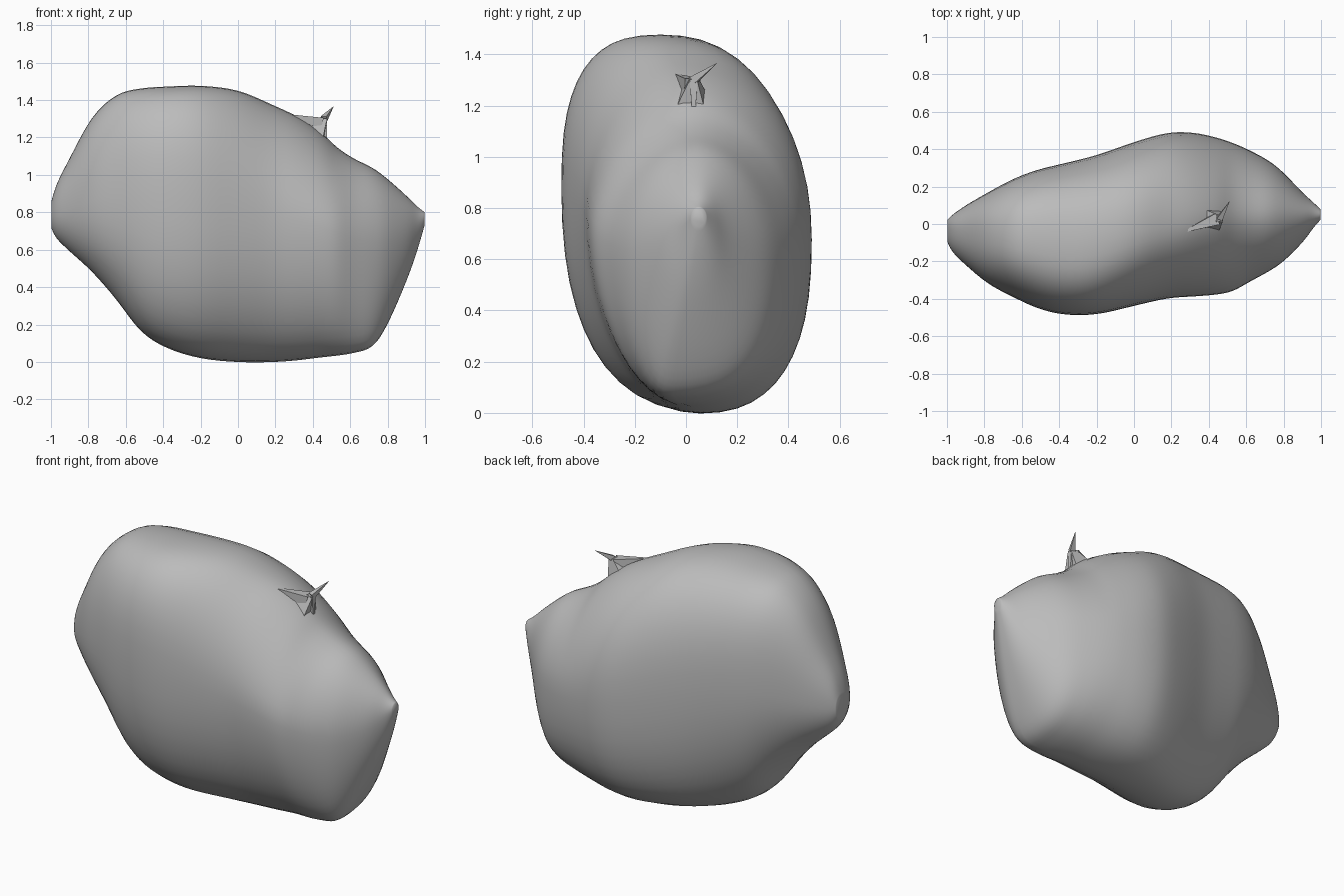
import bpy
import bmesh
from math import sin, cos, pi
from mathutils import Vector

default = bpy.data.objects.get("Cube")
if default:
    bpy.data.objects.remove(default, do_unlink=True)

stone = bpy.data.materials.new("stone grey")
stone.use_nodes = True
stone.diffuse_color = (0.5, 0.5, 0.5, 1)
stone.node_tree.nodes["Principled BSDF"].inputs["Base Color"].default_value = stone.diffuse_color

# Outline stations: x, top z, bottom z, front y, back y
STATIONS = [
    (-1, .85, .72, -.09, .02),
    (-.97, .95, .66, -.15, .05),
    (-.9, 1.09, .59, -.22, .1),
    (-.78, 1.31, .48, -.32, .17),
    (-.65, 1.43, .33, -.39, .24),
    (-.52, 1.465, .16, -.45, .29),
    (-.38, 1.475, .07, -.485, .325),
    (-.2, 1.48, .015, -.485, .37),
    (0, 1.455, -.005, -.44, .44),
    (.18, 1.38, -.005, -.4, .49),
    (.32, 1.315, .005, -.39, .49),
    (.44, 1.235, .02, -.38, .465),
    (.53, 1.15, .03, -.36, .435),
    (.62, 1.09, .045, -.31, .395),
    (.72, 1.04, .08, -.255, .34),
    (.8, .98, .2, -.2, .275),
    (.9, .89, .43, -.1, .17),
    (.96, .83, .6, -.02, .115),
    (1, .8, .74, .025, .075),
]

# Seam lines along the body, as (x, offset)
TOP_Y = [(-1, -.03), (-.6, -.08), (-.25, -.1), (.1, -.03), (.5, .03), (1, .05)]
BOTTOM_Y = [(-1, -.03), (-.5, -.05), (0, .05), (.4, .02), (.72, -.07), (1, .05)]
FRONT_Z = [(-1, .785), (-.6, .9), (-.3, .88), (.35, .76), (.7, .65), (.9, .67), (1, .77)]
BACK_Z = [(-1, .785), (-.6, .86), (.2, .7), (.7, .62), (.9, .67), (1, .77)]
# Roundness of each quarter: low is boxy, high is peaked
TOP_FRONT = [(-1, .9), (-.6, .81), (-.25, .74), (.15, 1), (.45, 1.2), (.8, 1.05), (1, 1)]
TOP_BACK = [(-1, .9), (-.6, .76), (.15, .9), (.5, 1.1), (1, 1)]
BOTTOM_FRONT = [(-1, 1), (-.3, .85), (.3, 1), (.72, 1.1), (1, 1)]
BOTTOM_BACK = [(-1, 1), (-.4, .94), (.15, .77), (.45, .8), (.75, .72), (1, .95)]
SIDES = 48
STEPS = 4


def spline(rows, i, t):
    """Catmull-Rom blend of tuples between row i and row i + 1."""
    last = len(rows) - 1
    a, b, c, d = (rows[max(0, min(last, i + k))] for k in (-1, 0, 1, 2))
    return [q + (r - p) * t / 2 + (2 * p - 5 * q + 4 * r - s) * t ** 2 / 2
            + (3 * q - p - 3 * r + s) * t ** 3 / 2
            for p, q, r, s in zip(a, b, c, d)]


def along(line, x):
    """Smooth value at x, with slopes taken from neighbouring points."""
    last = len(line) - 1

    def slope(k):
        (xa, va), (xb, vb) = line[max(0, k - 1)], line[min(last, k + 1)]
        return (vb - va) / (xb - xa)

    i = max([k for k in range(last) if line[k][0] <= x], default=0)
    (xa, va), (xb, vb) = line[i], line[i + 1]
    w = xb - xa
    t = (x - xa) / w
    blend = t * t * (3 - 2 * t)
    return (va + (vb - va) * blend + slope(i) * w * t * (1 - t) ** 2
            - slope(i + 1) * w * t * t * (1 - t))


def section(row):
    """Closed ring made of four rounded quarters."""
    x, top, bottom, front, back = row
    crests = {True: (along(TOP_Y, x), top), False: (along(BOTTOM_Y, x), bottom)}
    flanks = {True: (back, along(BACK_Z, x)), False: (front, along(FRONT_Z, x))}
    powers = {(True, True): along(TOP_BACK, x), (True, False): along(TOP_FRONT, x),
              (False, True): along(BOTTOM_BACK, x), (False, False): along(BOTTOM_FRONT, x)}
    ring = []
    for k in range(SIDES):
        angle = 2 * pi * k / SIDES
        s, c = sin(angle), cos(angle)
        crest_y, crest_z = crests[c >= 0]
        side_y, side_z = flanks[s >= 0]
        power = powers[c >= 0, s >= 0]
        ring.append((x, crest_y + (side_y - crest_y) * abs(s) ** power,
                     side_z + (crest_z - side_z) * abs(c) ** power))
    return ring


def loft(name, rings):
    bm = bmesh.new()
    loops = [[bm.verts.new(p) for p in ring] for ring in rings]
    for a, b in zip(loops, loops[1:]):
        for k in range(len(a)):
            n = (k + 1) % len(a)
            bm.faces.new((a[k], a[n], b[n], b[k]))
    bm.faces.new(loops[0])
    bm.faces.new(loops[-1])
    bmesh.ops.recalc_face_normals(bm, faces=bm.faces)
    mesh = bpy.data.meshes.new(name)
    bm.to_mesh(mesh)
    bm.free()
    mesh.materials.append(stone)
    obj = bpy.data.objects.new(name, mesh)
    bpy.context.collection.objects.link(obj)
    return obj


# Main lump
rows = [spline(STATIONS, i, j / STEPS)
        for i in range(len(STATIONS) - 1) for j in range(STEPS)]
rows.append(STATIONS[-1])
body = loft("rock_body", [section(r) for r in rows])
smooth = body.modifiers.new("Soften seams", "SMOOTH")
smooth.factor = .5
smooth.iterations = 6
bpy.context.view_layer.objects.active = body
body.select_set(True)
bpy.ops.object.shade_smooth_by_angle(angle=pi / 3)


def shard(name, start, end, wide, thin):
    """Four-sided tapering splinter."""
    start, end = Vector(start), Vector(end)
    axis = (end - start).normalized()
    u = axis.orthogonal().normalized()
    v = axis.cross(u)
    rings = [[p + r * (u * cos(k * pi / 2) + v * sin(k * pi / 2)) for k in range(4)]
             for p, r in ((start, wide), (end, thin))]
    return loft(name, rings)


# Splintered thorn on the upper left shoulder
hub = (.46, .03, 1.3)
shard("thorn_stem", (.38, .02, 1.17), hub, .11, .025)
shard("thorn_tip", hub, (.51, .12, 1.365), .022, .001)
shard("thorn_ridge", (.44, .025, 1.275), (.27, -.04, 1.32), .045, .006)
shard("thorn_barb", hub, (.47, .03, 1.18), .022, .01)
